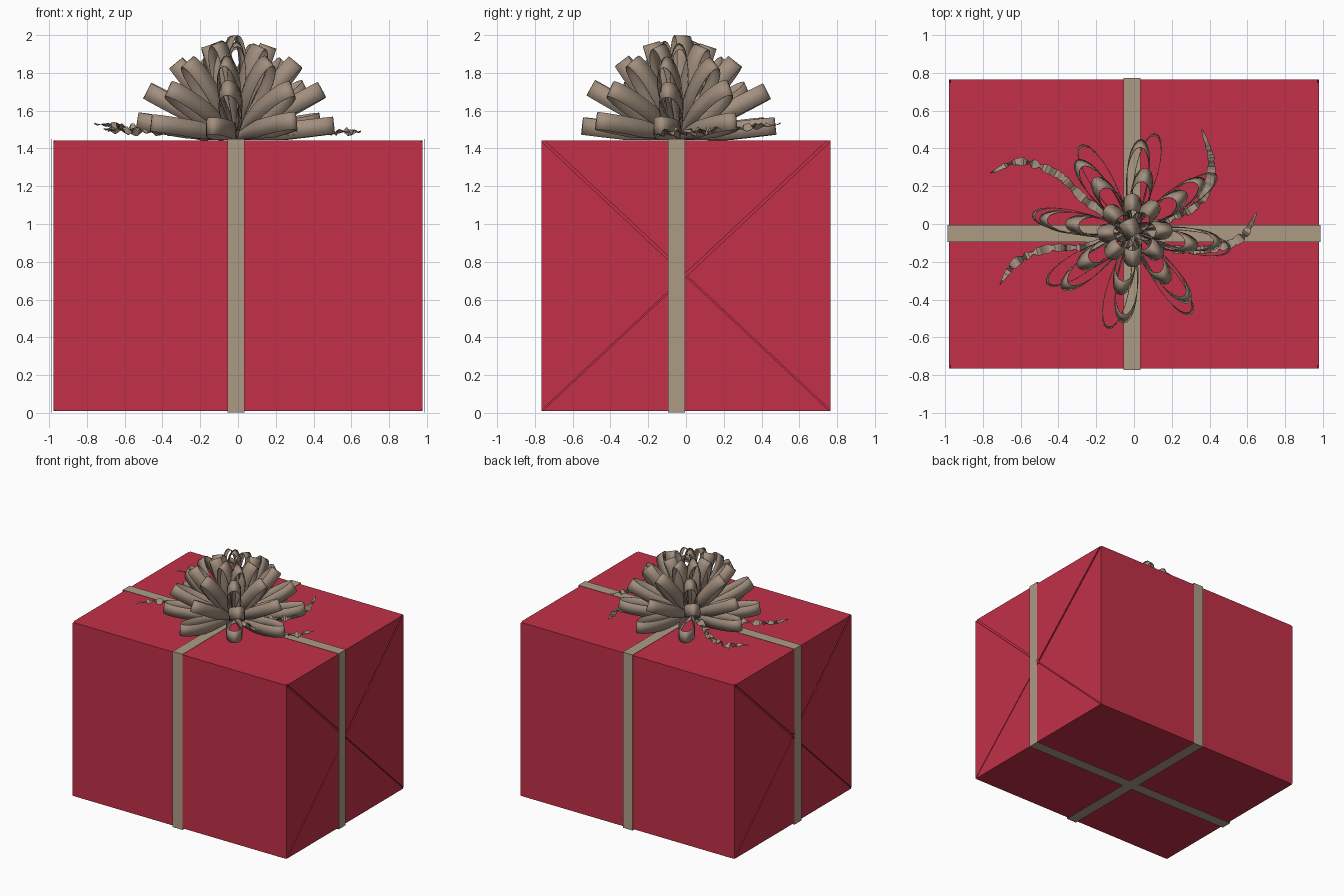
import bpy, bmesh, math, random
from mathutils import Vector, Matrix

random.seed(4)
if "Cube" in bpy.data.objects:
    bpy.data.objects.remove(bpy.data.objects["Cube"], do_unlink=True)


def material(name, color):
    m = bpy.data.materials.new(name)
    m.use_nodes = True
    m.diffuse_color = color
    m.node_tree.nodes["Principled BSDF"].inputs["Base Color"].default_value = color
    return m


RED = material("red paper", (0.54, 0.03, 0.065, 1))
BEIGE = material("beige ribbon", (0.42, 0.33, 0.235, 1))
TAUPE = material("taupe bow", (0.36, 0.275, 0.21, 1))
HX, HY, Z0, Z1 = 0.978, 0.765, 0.01, 1.442
CENTRE = Vector((-0.01, -0.04, 1.46))


def finish(name, bm, mat, thickness=0, smooth=False):
    bmesh.ops.recalc_face_normals(bm, faces=bm.faces)
    mesh = bpy.data.meshes.new(name)
    bm.to_mesh(mesh)
    bm.free()
    mesh.materials.append(mat)
    obj = bpy.data.objects.new(name, mesh)
    bpy.context.collection.objects.link(obj)
    if thickness:
        mod = obj.modifiers.new("thickness", "SOLIDIFY")
        mod.thickness = thickness
        mod.offset = 0
    if smooth:
        bpy.ops.object.select_all(action="DESELECT")
        obj.select_set(True)
        bpy.context.view_layer.objects.active = obj
        bpy.ops.object.shade_smooth_by_angle(angle=math.radians(40))
    return obj


def strip(bm, rows, closed=False):
    """Skin a ribbon through pairs of edge points."""
    rows = [[bm.verts.new(p) for p in row] for row in rows]
    ends = rows[1:] + rows[:1] if closed else rows[1:]
    for (a, b), (c, d) in zip(rows, ends):
        bm.faces.new((a, b, d, c))


# Box core, slightly short at the folded ends
bm = bmesh.new()
bmesh.ops.create_cube(bm, size=1, matrix=Matrix.Translation((0, 0, (Z0 + Z1) / 2))
                      @ Matrix.Diagonal((2 * HX - 0.016, 2 * HY, Z1 - Z0, 1)))
finish("box", bm, RED)

# Four folded paper flaps on each end, separated by diagonal creases
bm = bmesh.new()
mid = Vector((0, (Z0 + Z1) / 2))
corners = [Vector(c) for c in ((-HY, Z0), (HY, Z0), (HY, Z1), (-HY, Z1))]
for side in (-1, 1):
    for i in range(4):
        a, b = corners[i], corners[(i + 1) % 4]
        inward = (mid - (a + b) / 2).normalized()
        along = (b - a).normalized()
        gap = 0.016 if i == 2 else 0.005
        tri = (a + along * gap, b - along * gap, mid - inward * gap)
        inner = [bm.verts.new((side * (HX - 0.009), p.x, p.y)) for p in tri]
        outer = [bm.verts.new((side * HX, p.x, p.y)) for p in tri]
        bm.faces.new(inner)
        bm.faces.new(outer)
        for j in range(3):
            k = (j + 1) % 3
            bm.faces.new((inner[j], inner[k], outer[k], outer[j]))
finish("end_flaps", bm, RED)

# Two ribbon bands wrapped around the box
for name, axis, reach, centre in (("ribbon_lengthwise", 0, 0.986, -0.05),
                                  ("ribbon_crosswise", 1, 0.773, -0.01)):
    bm = bmesh.new()
    rows = []
    for u, z in ((-reach, 0.002), (reach, 0.002), (reach, 1.45), (-reach, 1.45)):
        pair = [(u, centre - 0.045, z), (u, centre + 0.045, z)]
        rows.append(pair if axis == 0 else [(y, x, zz) for x, y, zz in pair])
    strip(bm, rows, closed=True)
    finish(name, bm, BEIGE, 0.002)


def loop(bm, azimuth, elevation, length, half_width, band):
    """One teardrop ribbon loop leaving the bow centre."""
    ca, sa = math.cos(azimuth), math.sin(azimuth)
    ce, se = math.cos(elevation), math.sin(elevation)
    out = Vector((ca * ce, sa * ce, se))
    side = Vector((-sa, ca, 0))
    normal = out.cross(side)
    rows = []
    for i in range(25):
        t = 2 * math.pi * i / 24
        r = length * (1 - math.cos(t)) / 2
        w = half_width * math.sin(t) * -math.sqrt(max(r / length, 0)) * 1.25
        # the band narrows where it is pinched at the knot
        h = band / 2 * (0.35 + 0.65 * min(1, r / length * 2))
        p = CENTRE + out * r + side * w
        rows.append((p - normal * h, p + normal * h))
    strip(bm, rows)


# Tiers of loops: elevation in degrees, length, half width, count, turn
TIERS = ((8, 0.535, 0.062, 8, 0), (29, 0.53, 0.06, 8, 4),
         (52, 0.51, 0.055, 8, 2), (72, 0.515, 0.05, 8, 14), (89, 0.535, 0.05, 1, 40))
for n, (elev, length, half, count, turn) in enumerate(TIERS):
    bm = bmesh.new()
    for i in range(count):
        az = 78 + turn + 360 / count * i + random.uniform(-3, 3)
        loop(bm, math.radians(az), math.radians(elev + random.uniform(-2, 2)),
             length * random.uniform(0.98, 1.01), half, 0.092)
    finish(f"bow_loops_{n + 1}", bm, TAUPE, 0.003, smooth=True)


def spline(pts, t):
    """Catmull-Rom point at t in 0..1."""
    pts = [2 * pts[0] - pts[1]] + pts + [2 * pts[-1] - pts[-2]]
    s = t * (len(pts) - 3)
    i = min(int(s), len(pts) - 4)
    f = s - i
    a, b, c, d = pts[i:i + 4]
    return 0.5 * (2 * b + (c - a) * f + (2 * a - 5 * b + 4 * c - d) * f * f
                  + (3 * b - a - 3 * c + d) * f ** 3)


# Crinkled curling tails lying on the lid; last value is the rise of the tip
TAILS = (([(-0.25, 0.12), (-0.4, 0.26), (-0.6, 0.33), (-0.76, 0.27)], 0.05),
         ([(-0.25, -0.12), (-0.45, -0.13), (-0.62, -0.2), (-0.71, -0.32)], 0.02),
         ([(0.2, 0.03), (0.36, 0.13), (0.41, 0.32), (0.36, 0.5)], 0.05),
         ([(0.2, -0.13), (0.42, -0.13), (0.57, -0.07), (0.65, 0.06)], 0.01))
for n, (path, rise) in enumerate(TAILS):
    bm = bmesh.new()
    pts = [Vector((CENTRE.x, CENTRE.y, 0))] + [Vector((x, y, 0)) for x, y in path]
    rows = []
    for i in range(49):
        t = i / 48
        p = spline(pts, t)
        d = (spline(pts, min(1, t + 0.01)) - spline(pts, max(0, t - 0.01))).normalized()
        side = Vector((-d.y, d.x, 0))
        angle = 0.8 * math.sin(i * 0.9) + random.uniform(-0.6, 0.6)
        across = side * math.cos(angle) + Vector((0, 0, math.sin(angle)))
        p.z = 1.482 + rise * t * t + random.uniform(-0.004, 0.004)
        half = 0.024 * min(1, (1.04 - t) * 4)
        rows.append((p - across * half, p + across * half))
    strip(bm, rows)
    finish(f"curled_tail_{n + 1}", bm, TAUPE, 0.003)
